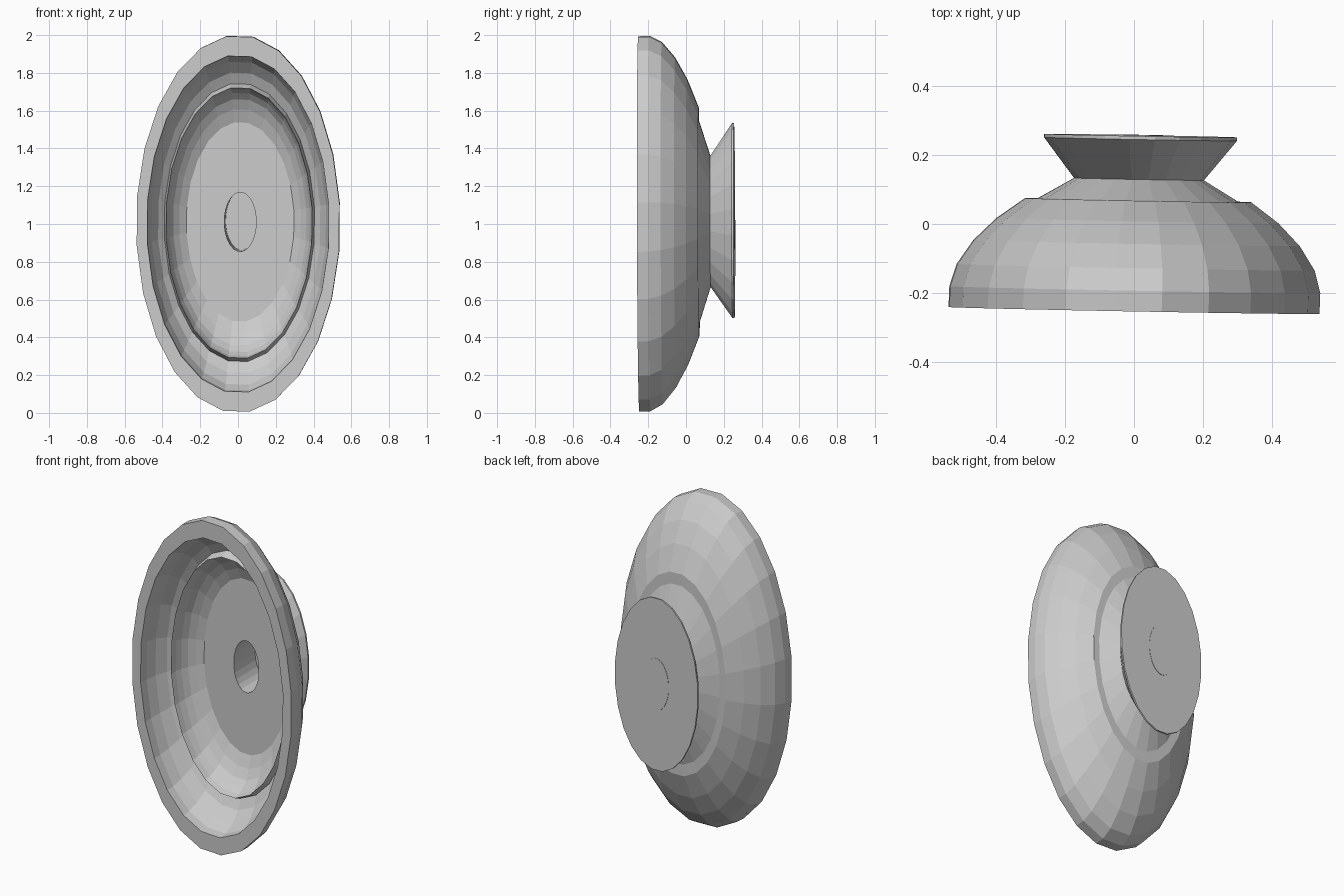
import bpy, bmesh, math

if "Cube" in bpy.data.objects:
    bpy.data.objects.remove(bpy.data.objects["Cube"])

SQUASH = 0.54      # ellipse width / height
YAW = -0.0185      # slight turn of the dish about z


def place(r, y, a):
    """Point on the oval lathe, with the slight lean of the axis."""
    t = (y + 0.25) / 0.5
    x = SQUASH * r * math.cos(a) + 0.019 * t
    z = 1.0 + r * math.sin(a) + 0.018 * t
    return (x, y + YAW * x - 0.003 * (z - 1.0), z)


def lathe(name, profile, sides=24, offset=6.5):
    """Spin (radius, y) points around the y axis; radius 0 makes a cap."""
    bm = bmesh.new()
    rings = []
    for r, y in profile:
        n = sides if r > 0 else 1
        rings.append([bm.verts.new(place(r, y, math.radians(offset) + math.tau * i / sides))
                      for i in range(n)])
    for p, q in zip(rings, rings[1:]):
        for i in range(sides):
            j = (i + 1) % sides
            if len(p) == 1:
                bm.faces.new((p[0], q[j], q[i]))
            elif len(q) == 1:
                bm.faces.new((p[i], p[j], q[0]))
            else:
                bm.faces.new((p[i], p[j], q[j], q[i]))
    mesh = bpy.data.meshes.new(name)
    bm.to_mesh(mesh)
    bm.free()
    obj = bpy.data.objects.new(name, mesh)
    bpy.context.collection.objects.link(obj)
    return obj


# Bowl: inner floor, inner lip, flat front rim, rounded outside and back step
lathe("bowl", [
    (0.157, 0.062), (0.53, 0.062), (0.60, 0.035), (0.655, 0.005), (0.69, -0.03),
    (0.71, -0.065), (0.72, -0.10), (0.74, -0.05), (0.80, -0.08), (0.86, -0.14),
    (0.89, -0.20), (0.895, -0.25), (1.0, -0.25), (1.0, -0.19), (0.965, -0.125),
    (0.88, -0.055), (0.76, 0.01), (0.61, 0.069), (0.54, 0.07),
])

# Pedestal: narrowing neck, flared foot and flat back
lathe("pedestal", [
    (0.54, 0.07), (0.35, 0.13), (0.52, 0.246), (0.52, 0.256),
    (0.157, 0.256), (0.157, 0.258), (0, 0.258),
])

# Round blind bore in the middle of the floor
lathe("bore", [(0, 0.253), (0.157, 0.253), (0.157, 0.062)])
